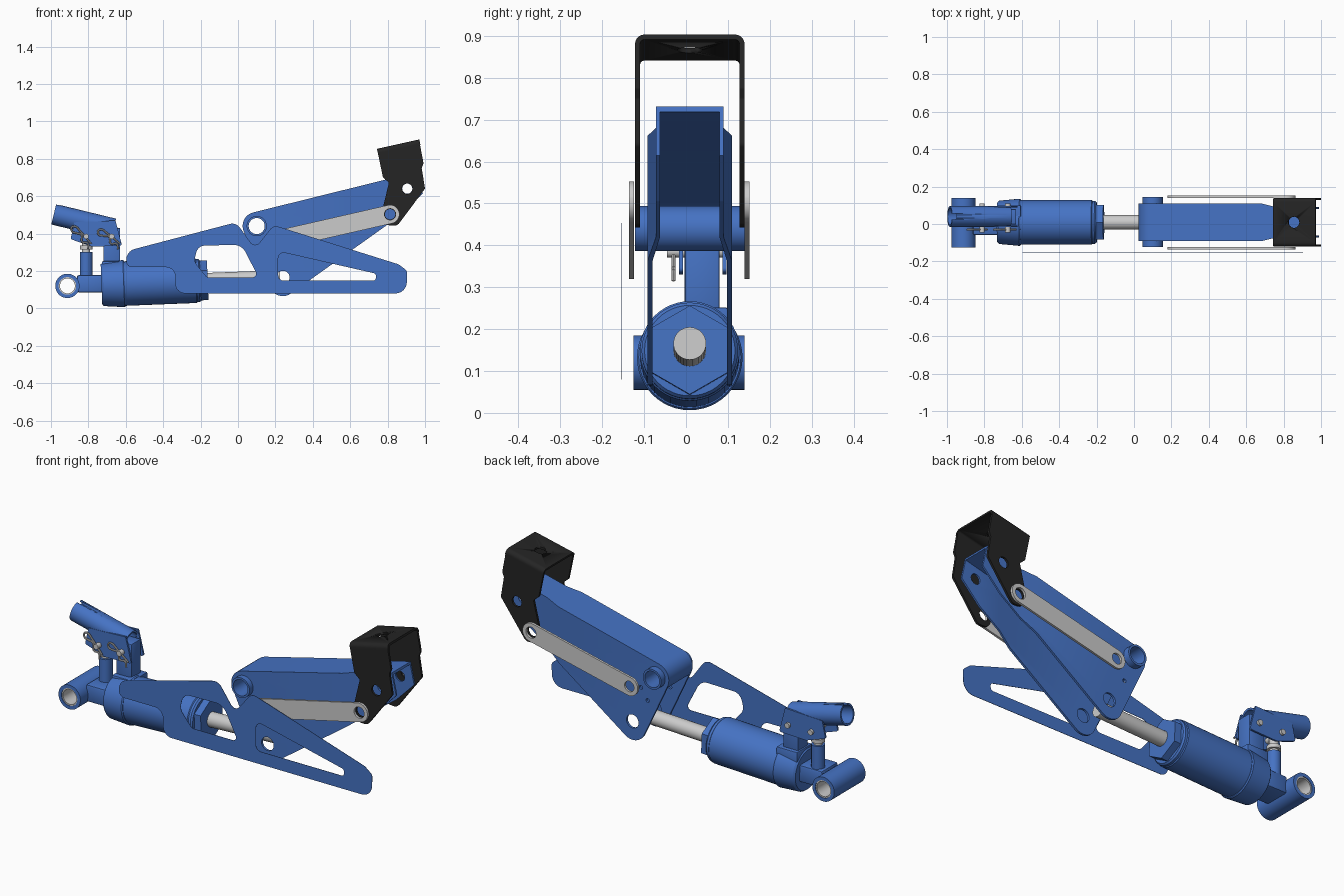
import bpy, bmesh
from math import sin, cos, tan, pi, radians, atan
from mathutils import Vector, Matrix

if "Cube" in bpy.data.objects:
    bpy.data.objects.remove(bpy.data.objects["Cube"])

def material(name, rgb):
    m = bpy.data.materials.new(name)
    m.diffuse_color = (*rgb, 1)
    m.use_nodes = True
    m.node_tree.nodes["Principled BSDF"].inputs["Base Color"].default_value = m.diffuse_color
    return m

BLUE = material("blue_paint", (0.06, 0.17, 0.55))
BLACK = material("black_paint", (0.018, 0.018, 0.018))
CY = 0.009          # centre plane of the mechanism

def finish(name, bm, mat):
    bmesh.ops.remove_doubles(bm, verts=bm.verts, dist=1e-5)
    bmesh.ops.recalc_face_normals(bm, faces=bm.faces)
    me = bpy.data.meshes.new(name)
    bm.to_mesh(me)
    bm.free()
    for p in me.polygons:
        p.use_smooth = True
    me.set_sharp_from_angle(angle=radians(30))
    if mat:
        me.materials.append(mat)
    ob = bpy.data.objects.new(name, me)
    bpy.context.collection.objects.link(ob)
    return ob

def rounded(pts):
    """Corner list (x, y[, radius]) to a polyline with filleted corners."""
    out, n = [], len(pts)
    for i, q in enumerate(pts):
        p = Vector(q[:2])
        r = q[2] if len(q) > 2 else 0
        if not r:
            out.append(p)
            continue
        a = (Vector(pts[i - 1][:2]) - p).normalized()
        b = (Vector(pts[(i + 1) % n][:2]) - p).normalized()
        h = a.angle(b) / 2
        c = p + (a + b).normalized() * r / sin(h)
        v0, v1, th = p + a * r / tan(h) - c, p + b * r / tan(h) - c, pi - 2 * h
        for k in range(9):
            t = k / 8
            out.append(c + (v0 * sin((1 - t) * th) + v1 * sin(t * th)) / sin(th))
    return out

def curve_bmesh(cu, M):
    ob = bpy.data.objects.new("tmp", cu)
    bpy.context.collection.objects.link(ob)
    dg = bpy.context.evaluated_depsgraph_get()
    me = bpy.data.meshes.new_from_object(ob.evaluated_get(dg))
    bm = bmesh.new()
    bm.from_mesh(me)
    bm.transform(M)
    bpy.data.objects.remove(ob)
    bpy.data.curves.remove(cu)
    bpy.data.meshes.remove(me)
    return bm

def plate(name, outline, y=0, thick=0.012, holes=(), mat=None, M=None, taper=False):
    """Filleted profile in xz with holes, extruded along y."""
    loops = [rounded(outline)]
    for h in holes:
        if isinstance(h, tuple):
            loops.append([Vector((h[0] + h[2] * cos(k * pi / 14), h[1] + h[2] * sin(k * pi / 14))) for k in range(28)])
        else:
            loops.append(rounded(h))
    cu = bpy.data.curves.new(name, 'CURVE')
    cu.dimensions, cu.fill_mode, cu.extrude = '2D', 'BOTH', thick / 2
    for lp in loops:
        s = cu.splines.new('POLY')
        s.points.add(len(lp) - 1)
        for pt, v in zip(s.points, lp):
            pt.co = (v.x, v.y, 0, 1)
        s.use_cyclic_u = True
    bm = curve_bmesh(cu, M or Matrix.Translation((0, y, 0)) @ Matrix.Rotation(pi / 2, 4, 'X'))
    bmesh.ops.remove_doubles(bm, verts=bm.verts, dist=1e-5)
    if taper:       # the arm narrows just before its tip
        for x in (0.68, 0.76):
            bmesh.ops.bisect_plane(bm, geom=bm.verts[:] + bm.edges[:] + bm.faces[:],
                                   plane_co=(x, 0, 0), plane_no=(1, 0, 0))
        for v in bm.verts:
            k = 1 - 0.2 * min(max((v.co.x - 0.68) / 0.08, 0), 1)
            v.co.y = CY + (v.co.y - CY) * k
    return finish(name, bm, mat)

def lathe(name, a, b, prof, n=40, mat=None, closed=False):
    """Turned part on axis a-b; prof holds (fraction along axis, radius)."""
    a, b = Vector(a), Vector(b)
    d = (b - a).normalized()
    ref = Vector((0, 0, 1)) if abs(d.z) < 0.9 else Vector((1, 0, 0))
    u = (ref - d * ref.dot(d)).normalized()
    w = d.cross(u)
    bm = bmesh.new()
    rings = [[bm.verts.new(a.lerp(b, t) + (u * cos(2 * pi * k / n) + w * sin(2 * pi * k / n)) * r)
              for k in range(n)] for t, r in prof]
    pairs = list(zip(rings, rings[1:])) + ([(rings[-1], rings[0])] if closed else [])
    for p, q in pairs:
        for k in range(n):
            bm.faces.new((p[k], p[(k + 1) % n], q[(k + 1) % n], q[k]))
    if not closed:
        bm.faces.new(rings[0])
        bm.faces.new(rings[-1])
    return finish(name, bm, mat)

def rod(name, a, b, r, mat=None, n=32):
    return lathe(name, a, b, [(0, r), (1, r)], n, mat)

def tube(name, a, b, r, ri, mat=None):
    return lathe(name, a, b, [(0, ri), (0, r), (1, r), (1, ri)], 40, mat, True)

def box(name, lo, hi, mat=None, bevel=0.006):
    lo, hi = Vector(lo), Vector(hi)
    bm = bmesh.new()
    bmesh.ops.create_cube(bm, size=1, matrix=Matrix.Translation((lo + hi) / 2) @ Matrix.Diagonal((*(hi - lo), 1)))
    bmesh.ops.bevel(bm, geom=bm.edges[:], offset=bevel, segments=2, affect='EDGES', profile=0.5)
    return finish(name, bm, mat)

def cut(ob, cutter):
    m = ob.modifiers.new("cut", 'BOOLEAN')
    m.operation, m.object, m.solver = 'DIFFERENCE', cutter, 'EXACT'
    dg = bpy.context.evaluated_depsgraph_get()
    me = bpy.data.meshes.new_from_object(ob.evaluated_get(dg))
    ob.modifiers.clear()
    ob.data = me
    bpy.data.objects.remove(cutter)

def ax(x):          # point on the slightly tilted cylinder axis
    return (x, CY, 0.13 + 0.04 * (x + 0.67))

# Hydraulic cylinder
lathe("cylinder_base", ax(-0.73), ax(-0.605), [(0, 0.108), (0.08, 0.116), (0.95, 0.126), (1, 0.122)], 48, BLUE)
lathe("cylinder_barrel", ax(-0.62), ax(-0.20), [(0, 0.119), (0.94, 0.119), (0.95, 0.115), (0.98, 0.115), (1, 0.108)], 48, BLUE)
rod("gland_nut", ax(-0.21), ax(-0.162), 0.106, BLUE, 6)
rod("piston_rod", ax(-0.17), ax(0.225), 0.039)
# Rear mounting lug
tube("rear_lug", (-0.912, -0.125, 0.12), (-0.912, 0.14, 0.12), 0.065, 0.047, BLUE)
tube("rear_lug_bushing", (-0.912, -0.122, 0.12), (-0.912, 0.137, 0.12), 0.047, 0.04)
box("rear_lug_neck", (-0.862, -0.06, 0.085), (-0.71, 0.08, 0.178), BLUE, 0.012)

# Hand pump
PY = 0.04
box("pump_block", (-0.728, -0.03, 0.16), (-0.605, 0.1, 0.252), BLUE)
box("pump_post", (-0.72, PY - 0.043, 0.2), (-0.63, PY + 0.04, 0.43), BLUE)
rod("pump_barrel", (-0.812, PY, 0.16), (-0.812, PY, 0.3), 0.034, BLUE)
rod("pump_plunger", (-0.812, PY, 0.29), (-0.812, PY, 0.40), 0.022)
rod("plunger_collar", (-0.812, PY, 0.315), (-0.812, PY, 0.335), 0.034)
for side, y in (("front", -0.012), ("back", 0.092)):
    plate("handle_plate_" + side, [(-0.875, 0.46), (-0.895, 0.37, 0.01), (-0.78, 0.33, 0.01), (-0.62, 0.335, 0.01),
          (-0.655, 0.47)], y, 0.01, [(-0.812, 0.385, 0.012), (-0.675, 0.385, 0.012)], BLUE)
socket = tube("handle_socket", (-0.985, PY, 0.503), (-0.665, PY, 0.425), 0.056, 0.046, BLUE)
cut(socket, box("notch", (-1.05, PY - 0.015, 0.5), (-0.95, PY + 0.015, 0.6)))
for i, (x, tx, ang) in enumerate(((-0.812, -0.785, 131), (-0.675, -0.63, 141))):
    rod(f"pivot_pin_{i}", (x, -0.045, 0.385), (x, 0.11, 0.385), 0.014)
    # wire clip through each pivot pin
    cu = bpy.data.curves.new("clip", 'CURVE')
    cu.dimensions, cu.bevel_depth, cu.bevel_resolution, cu.resolution_u = '3D', 0.005, 2, 5
    path = [(0, 0), (0.09, 0), (0.125, 0.003), (0.135, 0.02), (0.118, 0.034), (0.098, 0.024),
            (0.07, 0.008), (0.04, 0.03), (0.015, 0.012), (-0.01, 0.03)]
    s = cu.splines.new('BEZIER')
    s.bezier_points.add(len(path) - 1)
    for bp, (px, py) in zip(s.bezier_points, path):
        bp.co = (px, py, 0)
        bp.handle_left_type = bp.handle_right_type = 'AUTO'
    M = Matrix.Translation((tx, -0.03, 0.345)) @ Matrix.Rotation(pi / 2, 4, 'X') @ Matrix.Rotation(radians(ang), 4, 'Z')
    finish(f"wire_clip_{i}", curve_bmesh(cu, M), None)

# Lifting arm: two cheeks joined by a web that wraps the pivot
cheek = [(-0.007, 0.491, 0.075), (0.210, 0.027, 0.075), (0.88, 0.505, 0.03), (0.988, 0.615), (0.962, 0.731)]
for side, y in (("front", CY - 0.095), ("back", CY + 0.095)):
    plate("arm_cheek_" + side, cheek, y, 0.012,
          [(0.10, 0.44, 0.045), (0.24, 0.165, 0.036), (0.905, 0.64, 0.027), (0.15, 0.30, 0.01), (0.19, 0.36, 0.01)],
          BLUE, taper=True)
plate("arm_web", [(0.962, 0.731), (-0.007, 0.491, 0.075), (0.037, 0.397), (0.048, 0.402), (0.010, 0.483, 0.063),
      (0.965, 0.719)], CY, 0.2015, (), BLUE, taper=True)
tube("arm_pivot_tube", (0.10, -0.122, 0.44), (0.10, 0.145, 0.44), 0.054, 0.043, BLUE)

# Parallel links
d = (Vector((0.813, 0.503)) - Vector((0.23, 0.37))).normalized()
e = Vector((-d.y, d.x)) * 0.05
p, q = Vector((0.23, 0.37)) - d * 0.05, Vector((0.813, 0.503)) + d * 0.05
bar = [(*(p - e), 0.0499), (*(q - e), 0.0499), (*(q + e), 0.0499), (*(p + e), 0.0499)]
for side, y in (("front", -0.13), ("back", 0.146)):
    plate("link_" + side, bar, y, 0.012, [(0.23, 0.37, 0.028), (0.813, 0.503, 0.03)])

# Saddle bracket
side_pts = [(0.748, 0.83), (0.775, 0.70, 0.01), (0.807, 0.672, 0.01), (0.775, 0.54, 0.03), (0.775, 0.445, 0.04),
            (0.852, 0.442, 0.03), (1.0, 0.64, 0.015), (0.982, 0.75, 0.01), (0.992, 0.775, 0.01), (0.972, 0.88)]
for side, y in (("front", CY - 0.1245), ("back", CY + 0.1245)):
    plate("bracket_side_" + side, side_pts, y, 0.012, [(0.905, 0.64, 0.028), (0.813, 0.503, 0.028)], BLACK)
w, t = 0.1305, 0.012
M = Matrix.Translation((0.856, CY, 0.878)) @ Matrix(((0, -0.2169, 0.9762, 0), (1, 0, 0, 0), (0, 0.9762, 0.2169, 0), (0, 0, 0, 1)))
cap = plate("bracket_cap", [(-w, -0.03), (-w, 0, 0.022), (w, 0, 0.022), (w, -0.03), (w - t, -0.03),
            (w - t, -t, 0.01), (t - w, -t, 0.01), (t - w, -0.03)], thick=0.232, mat=BLACK, M=M)
cut(cap, rod("hole", (0.842, CY, 0.94), (0.868, CY, 0.81), 0.03))

# Thin side guard with two cut-outs
plate("side_guard", [(-0.595, 0.22, 0.03), (-0.60, 0.305, 0.06), (-0.01, 0.46, 0.05), (0.09, 0.32, 0.03),
      (0.19, 0.445, 0.04), (0.86, 0.235, 0.05), (0.905, 0.20, 0.03), (0.90, 0.08, 0.06), (-0.335, 0.08, 0.05),
      (-0.335, 0.22, 0.05)], -0.1545, 0.002,
      [[(-0.235, 0.25, 0.05), (-0.215, 0.335, 0.05), (0.02, 0.34, 0.07), (0.11, 0.165, 0.02), (-0.165, 0.165, 0.03)],
       [(0.215, 0.148, 0.03), (0.215, 0.305, 0.03), (0.74, 0.185, 0.018), (0.735, 0.148, 0.015)]], BLUE)
